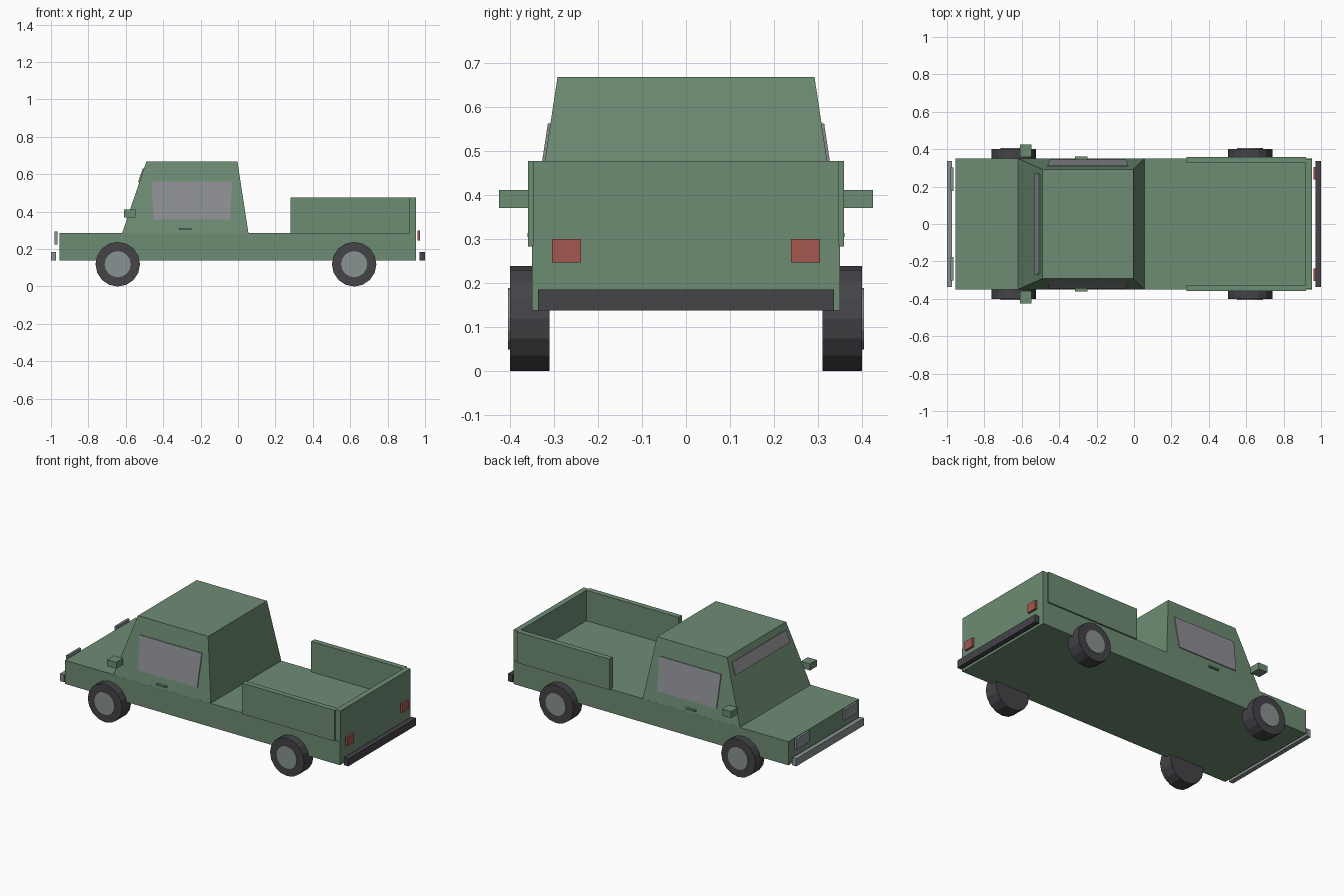
import bpy, bmesh, math
from mathutils import Matrix, Vector

if "Cube" in bpy.data.objects:
    bpy.data.objects.remove(bpy.data.objects["Cube"])


def material(name, r, g, b):
    m = bpy.data.materials.new(name)
    m.diffuse_color = (r, g, b, 1)
    m.use_nodes = True
    m.node_tree.nodes["Principled BSDF"].inputs["Base Color"].default_value = m.diffuse_color
    return m


GREEN = material("green_paint", 0.155, 0.262, 0.172)
RUBBER = material("dark_rubber", 0.058, 0.056, 0.064)
METAL = material("grey_metal", 0.25, 0.285, 0.285)
GLASS = material("window_glass", 0.27, 0.275, 0.295)
RED = material("red_lamp", 0.38, 0.095, 0.08)


def finish(name, bm, mat):
    bmesh.ops.recalc_face_normals(bm, faces=bm.faces)
    mesh = bpy.data.meshes.new(name)
    bm.to_mesh(mesh)
    bm.free()
    mesh.materials.append(mat)
    ob = bpy.data.objects.new(name, mesh)
    bpy.context.collection.objects.link(ob)
    return ob


def box(name, mat, x, y, z):
    """Box from (min, max) pairs."""
    bm = bmesh.new()
    bmesh.ops.create_cube(bm, size=1)
    for v in bm.verts:
        v.co = Vector([p[0] if c < 0 else p[1] for c, p in zip(v.co, (x, y, z))])
    return finish(name, bm, mat)


def prism(name, mat, bottom, offset):
    """Solid between a loop of points and the same loop moved, or a second loop."""
    bm = bmesh.new()
    top = offset if isinstance(offset, list) else [Vector(p) + Vector(offset) for p in bottom]
    a = [bm.verts.new(p) for p in bottom]
    b = [bm.verts.new(p) for p in top]
    bm.faces.new(a)
    bm.faces.new(b)
    for i in range(len(a)):
        j = (i + 1) % len(a)
        bm.faces.new((a[i], a[j], b[j], b[i]))
    return finish(name, bm, mat)


def disc(name, mat, x, z, radius, y0, y1):
    """Faceted cylinder along y."""
    bm = bmesh.new()
    mat4 = Matrix.Translation((x, (y0 + y1) / 2, z)) @ Matrix.Rotation(math.pi / 2, 4, 'X')
    bmesh.ops.create_cone(bm, cap_ends=True, segments=16, radius1=radius,
                          radius2=radius, depth=abs(y1 - y0), matrix=mat4)
    return finish(name, bm, mat)


def span(s, a, b):
    return tuple(sorted((s * a, s * b)))


def rect(x0, x1, y, z):
    return [(x0, -y, z), (x1, -y, z), (x1, y, z), (x0, y, z)]


# Lower body and tapered cab
box("lower_body", GREEN, (-0.955, 0.953), (-0.35, 0.35), (0.138, 0.286))
prism("cab", GREEN, rect(-0.62, 0.056, 0.35, 0.284), rect(-0.49, -0.003, 0.292, 0.668))

# Windshield strip lying on the sloped front of the cab
prism("windshield", GLASS,
      [(-0.528, -0.27, 0.557), (-0.528, 0.27, 0.557), (-0.503, 0.268, 0.63), (-0.503, -0.268, 0.63)],
      (-0.006, 0, 0.002))

# Tailgate and bumpers
box("tailgate", GREEN, (0.918, 0.953), (-0.347, 0.347), (0.284, 0.477))
box("front_bumper", METAL, (-1.0, -0.972), (-0.336, 0.336), (0.138, 0.185))
box("rear_bumper", RUBBER, (0.97, 1.0), (-0.336, 0.336), (0.138, 0.185))

for side, s in (("front", -1), ("back", 1)):
    # Bed wall, mirror, handle
    box(side + "_bed_wall", GREEN, (0.28, 0.92), span(s, 0.325, 0.359), (0.283, 0.477))
    box(side + "_mirror", GREEN, (-0.61, -0.547), span(s, 0.357, 0.425), (0.37, 0.411))
    box(side + "_door_handle", GREEN, (-0.316, -0.248), span(s, 0.34, 0.36), (0.304, 0.313))
    # Side window plate following the cab slope
    prism(side + "_side_window", GLASS,
          [(-0.452, s * 0.338, 0.357), (-0.042, s * 0.338, 0.357),
           (-0.032, s * 0.307, 0.562), (-0.462, s * 0.307, 0.562)], (0, s * 0.007, 0))
    # Lamps
    box(side + "_headlight", METAL, (-0.98, -0.966), span(s, 0.176, 0.303), (0.225, 0.293))
    box(side + "_tail_light", RED, (0.96, 0.973), span(s, 0.239, 0.305), (0.246, 0.3))
    # Wheels with hub caps
    for end, x in (("fore", -0.643), ("rear", 0.621)):
        disc(f"{side}_{end}_tyre", RUBBER, x, 0.119, 0.119, s * 0.31, s * 0.4)
        disc(f"{side}_{end}_hub", METAL, x, 0.119, 0.07, s * 0.38, s * 0.405)
